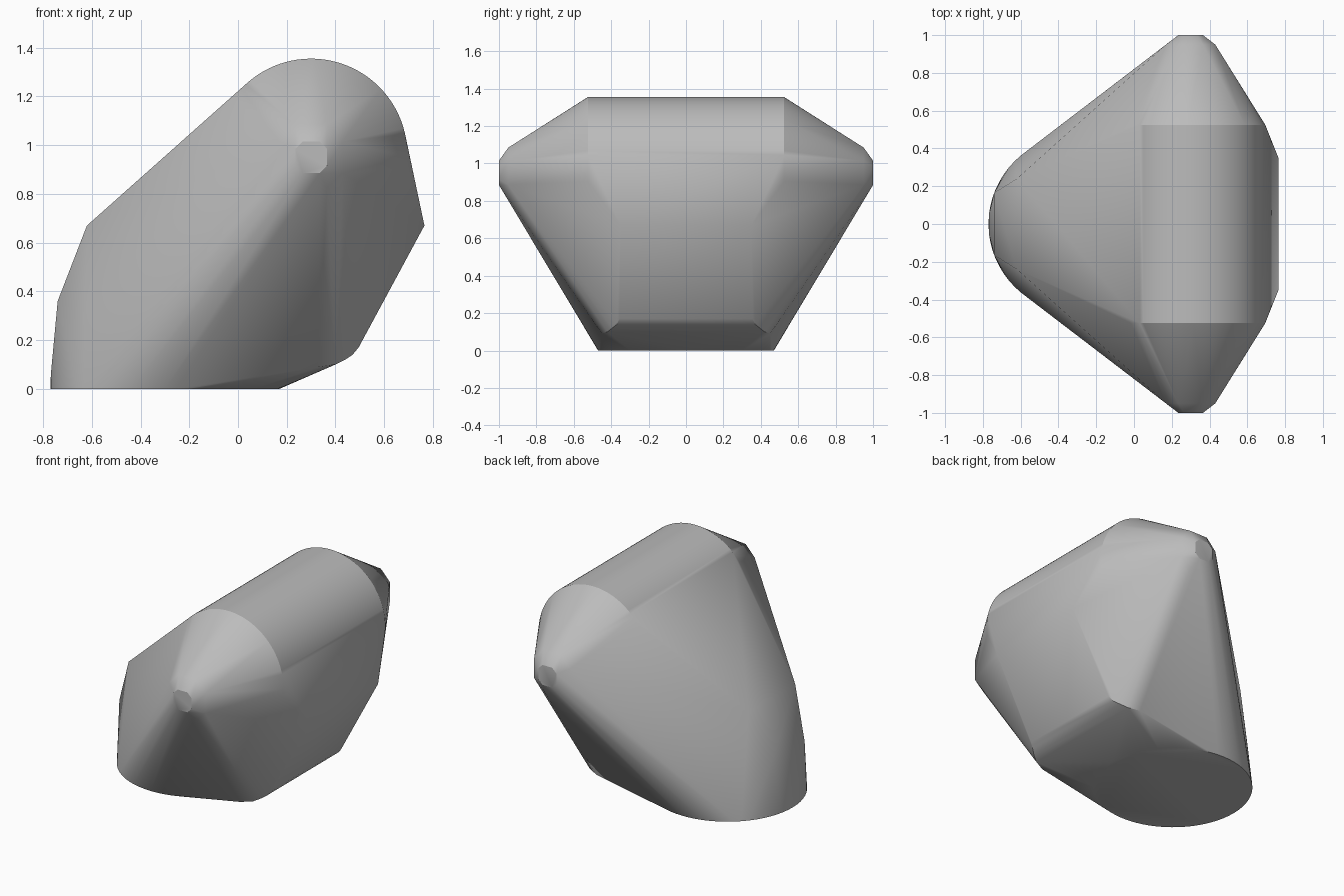
import bpy, bmesh
from math import radians, sin, cos, pi

cube = bpy.data.objects.get("Cube")
if cube:
    bpy.data.objects.remove(cube, do_unlink=True)

# One plain grey
grey = bpy.data.materials.new("plain_grey")
grey.use_nodes = True
colour = (0.5, 0.5, 0.5, 1)
grey.diffuse_color = colour
grey.node_tree.nodes["Principled BSDF"].inputs["Base Color"].default_value = colour

points = []


def mirrored(x, y, z):
    points.extend([(x, y, z), (x, -y, z)])


# Round flat foot
for i in range(64):
    a = 2 * pi * i / 64
    points.append((-0.3 + 0.47 * cos(a), 0.47 * sin(a), 0))

# Rounded top ridge running front to back
for i in range(49):
    a = radians(-15 + 165 * i / 48)
    mirrored(0.3 + 0.395 * cos(a), 0.525, 0.96 + 0.395 * sin(a))

# Small chamfered knobs at both ends
near, mid, far = 0.035, 0.065, 0.13
for u, v in ((near, mid), (mid, near)):
    for su in (-1, 1):
        for sv in (-1, 1):
            mirrored(0.3 + su * u, 1, 0.95 + sv * v)
for s in (-1, 1):
    for t in (-1, 1):
        mirrored(0.3 + s * far, 0.95, 0.95 + t * mid)
        mirrored(0.3 + s * mid, 0.95, 0.955 + t * far)

# Side corners: the +x edge, the curved lower corner, then the -x facets
for corner in (
    (0.765, 0.35, 0.67),
    (0.51, 0.35, 0.2), (0.495, 0.355, 0.17), (0.47, 0.37, 0.14),
    (0.44, 0.395, 0.12), (0.40, 0.42, 0.1), (0.33, 0.45, 0.09),
    (-0.62, 0.24, 0.67), (-0.74, 0.165, 0.36), (-0.768, 0.05, 0.06),
):
    mirrored(*corner)

# Wrap the outline points in a single convex body
bm = bmesh.new()
for p in points:
    bm.verts.new(p)
hull = bmesh.ops.convex_hull(bm, input=bm.verts)
loose = {v for v in hull["geom_interior"] + hull["geom_unused"]
         if isinstance(v, bmesh.types.BMVert)}
bmesh.ops.delete(bm, geom=list(loose), context="VERTS")
bmesh.ops.dissolve_limit(bm, angle_limit=radians(0.5), verts=bm.verts, edges=bm.edges)
bmesh.ops.recalc_face_normals(bm, faces=bm.faces)

mesh = bpy.data.meshes.new("faceted_body")
bm.to_mesh(mesh)
bm.free()
mesh.materials.append(grey)
body = bpy.data.objects.new("faceted_body", mesh)
bpy.context.collection.objects.link(body)

# Smooth the curves and keep the hard facet edges
bpy.ops.object.select_all(action="DESELECT")
body.select_set(True)
bpy.context.view_layer.objects.active = body
bpy.ops.object.shade_smooth_by_angle(angle=radians(30))
